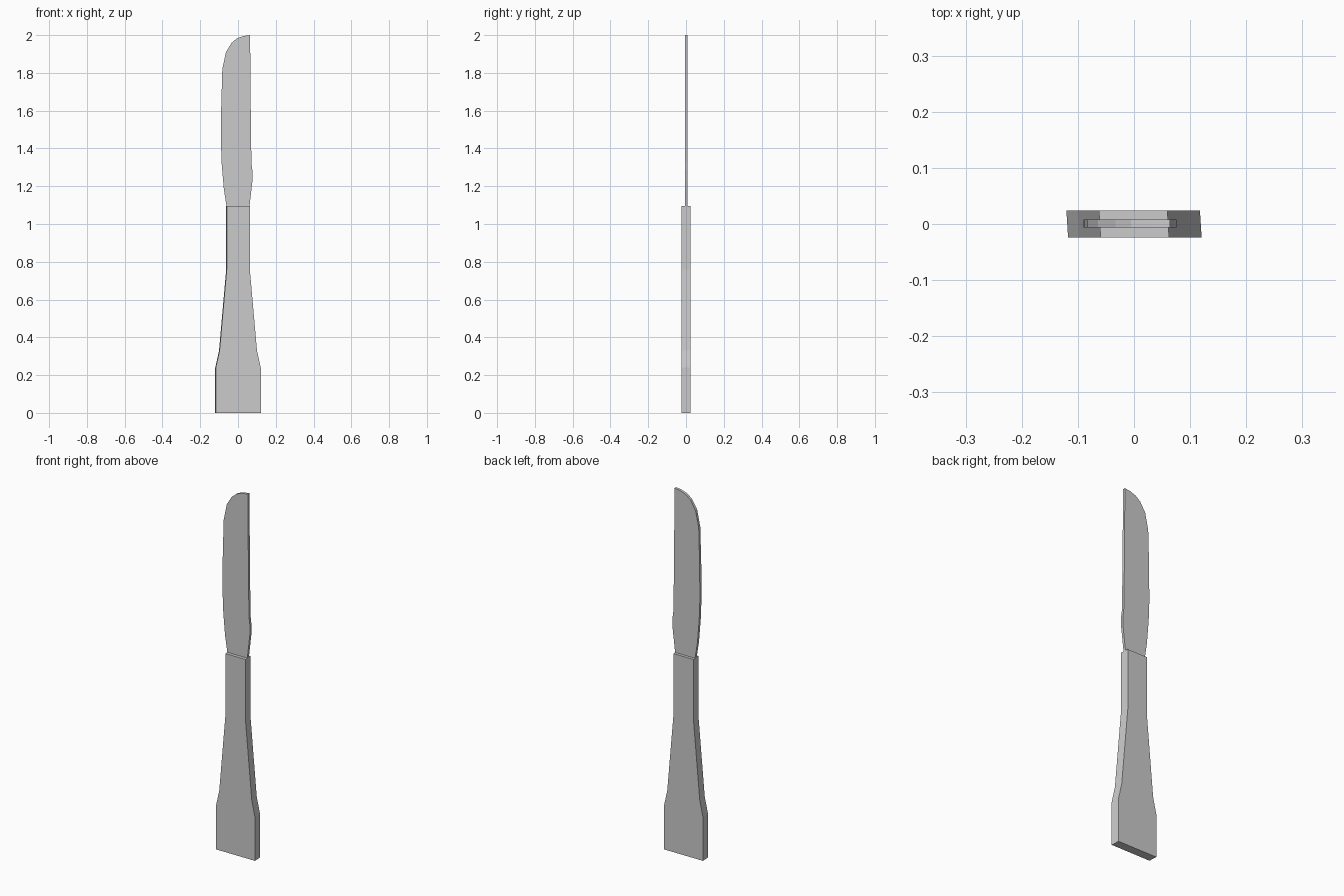
import bpy, bmesh

if "Cube" in bpy.data.objects:
    bpy.data.objects.remove(bpy.data.objects["Cube"])


def plate(name, outline, y_front, y_back, shear=0.0):
    """Extrude an x/z outline from front to back, shifting the back sideways by shear."""
    bm = bmesh.new()
    front = [bm.verts.new((x, y_front, z)) for x, z in outline]
    back = [bm.verts.new((x + shear, y_back, z)) for x, z in outline]
    bm.faces.new(front)
    bm.faces.new(back[::-1])
    n = len(outline)
    for i in range(n):
        j = (i + 1) % n
        bm.faces.new((front[i], back[i], back[j], front[j]))
    bmesh.ops.recalc_face_normals(bm, faces=bm.faces)
    mesh = bpy.data.meshes.new(name)
    bm.to_mesh(mesh)
    bm.free()
    obj = bpy.data.objects.new(name, mesh)
    bpy.context.collection.objects.link(obj)
    return obj


# Handle: symmetric flared outline, slightly skewed through its thickness
half = [(0.119, 0.0), (0.119, 0.24), (0.099, 0.33), (0.061, 0.76), (0.061, 1.095)]
handle = [(x + 0.0015, z) for x, z in half]
handle += [(-x + 0.0015, z) for x, z in reversed(half)]
plate("handle", handle, -0.024, 0.024, shear=-0.003)

# Blade: straight spine on the right, curved cutting edge on the left
spine = [(0.061, 1.095), (0.076, 1.225), (0.076, 1.285), (0.071, 1.325),
         (0.068, 1.55), (0.064, 2.0)]
edge = [(0.03, 1.995), (-0.005, 1.983), (-0.033, 1.96), (-0.064, 1.91),
        (-0.083, 1.82), (-0.089, 1.61), (-0.09, 1.42), (-0.086, 1.315),
        (-0.075, 1.185), (-0.061, 1.095)]
plate("blade", spine + edge, -0.006, 0.008)
